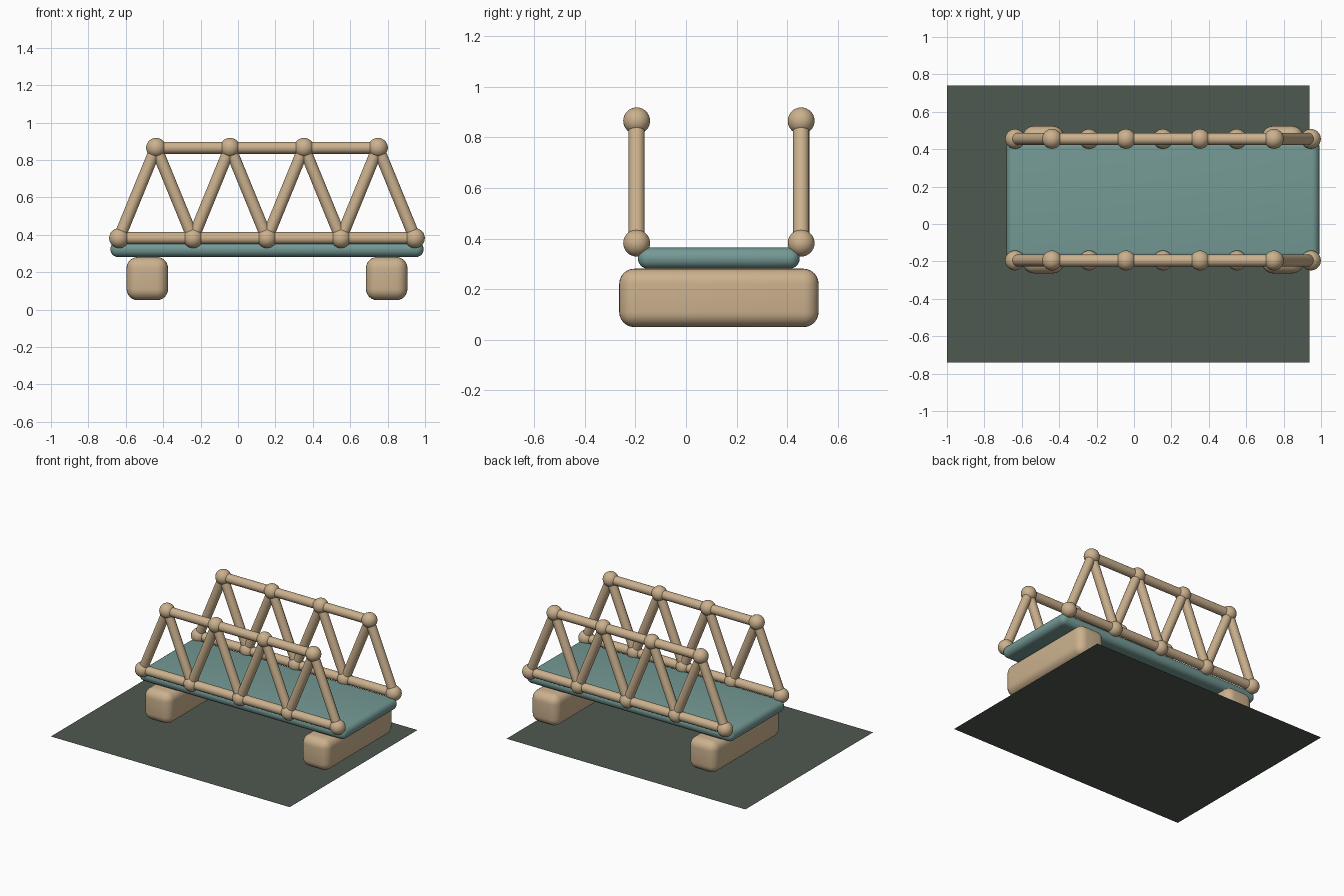
import bpy, math
from mathutils import Vector

if "Cube" in bpy.data.objects:
    bpy.data.objects.remove(bpy.data.objects["Cube"])


def material(name, color):
    m = bpy.data.materials.new(name)
    m.diffuse_color = (*color, 1)
    m.use_nodes = True
    m.node_tree.nodes["Principled BSDF"].inputs["Base Color"].default_value = m.diffuse_color
    return m


wood = material("tan wood", (0.60, 0.44, 0.27))
teal = material("deck teal", (0.175, 0.32, 0.30))
green = material("dark green ground", (0.078, 0.100, 0.080))

MID_Y = 0.13            # centre line of the bridge
HALF_W = 0.325          # truss offset from the centre line
STEP = 0.3955           # panel length
LOW_Z, HIGH_Z = 0.382, 0.865
X0 = -0.636             # first lower joint


def finish(name, mat, smooth=True):
    ob = bpy.context.object
    ob.name = name
    ob.data.materials.append(mat)
    if smooth:
        bpy.ops.object.shade_smooth_by_angle(angle=math.radians(35))
    return ob


def rounded_box(name, mat, lo, hi, radius):
    lo, hi = Vector(lo), Vector(hi)
    bpy.ops.mesh.primitive_cube_add(size=1, location=(lo + hi) / 2)
    ob = bpy.context.object
    ob.scale = hi - lo
    bpy.ops.object.transform_apply(location=False, rotation=False, scale=True)
    bev = ob.modifiers.new("round edges", 'BEVEL')
    bev.width = radius
    bev.segments = 6
    bpy.ops.object.modifier_apply(modifier=bev.name)
    return finish(name, mat)


def rod(name, a, b, radius=0.032):
    a, b = Vector(a), Vector(b)
    d = b - a
    bpy.ops.mesh.primitive_cylinder_add(vertices=24, radius=radius, depth=d.length,
                                        location=(a + b) / 2)
    bpy.context.object.rotation_euler = d.to_track_quat('Z', 'Y').to_euler()
    return finish(name, wood)


def joint(p):
    bpy.ops.mesh.primitive_uv_sphere_add(segments=32, ring_count=16, radius=0.053, location=p)
    return finish("joint_ball", wood)


# Ground sheet
bpy.ops.mesh.primitive_plane_add(size=1, location=(-0.031, 0, 0))
bpy.context.object.scale = (1.938, 1.48, 1)
finish("ground_sheet", green, False)

# Deck and the two piers below it
rounded_box("deck", teal, (-0.682, -0.19, 0.281), (0.992, 0.449, 0.364), 0.040)
for cx in (-0.485, 0.795):
    rounded_box("pier", wood, (cx - 0.111, -0.264, 0.05), (cx + 0.111, 0.524, 0.281), 0.06)

# Two side trusses: chords, zigzag diagonals and ball joints
for side in (-1, 1):
    y = MID_Y + side * HALF_W
    low = [(X0 + i * STEP, y, LOW_Z) for i in range(5)]
    high = [(X0 + (i + 0.5) * STEP, y, HIGH_Z) for i in range(4)]
    for chord, name in ((low, "lower_chord"), (high, "upper_chord")):
        for a, b in zip(chord, chord[1:]):
            rod(name, a, b)
    for i, top in enumerate(high):
        rod("diagonal", low[i], top)
        rod("diagonal", top, low[i + 1])
    for p in low + high:
        joint(p)
